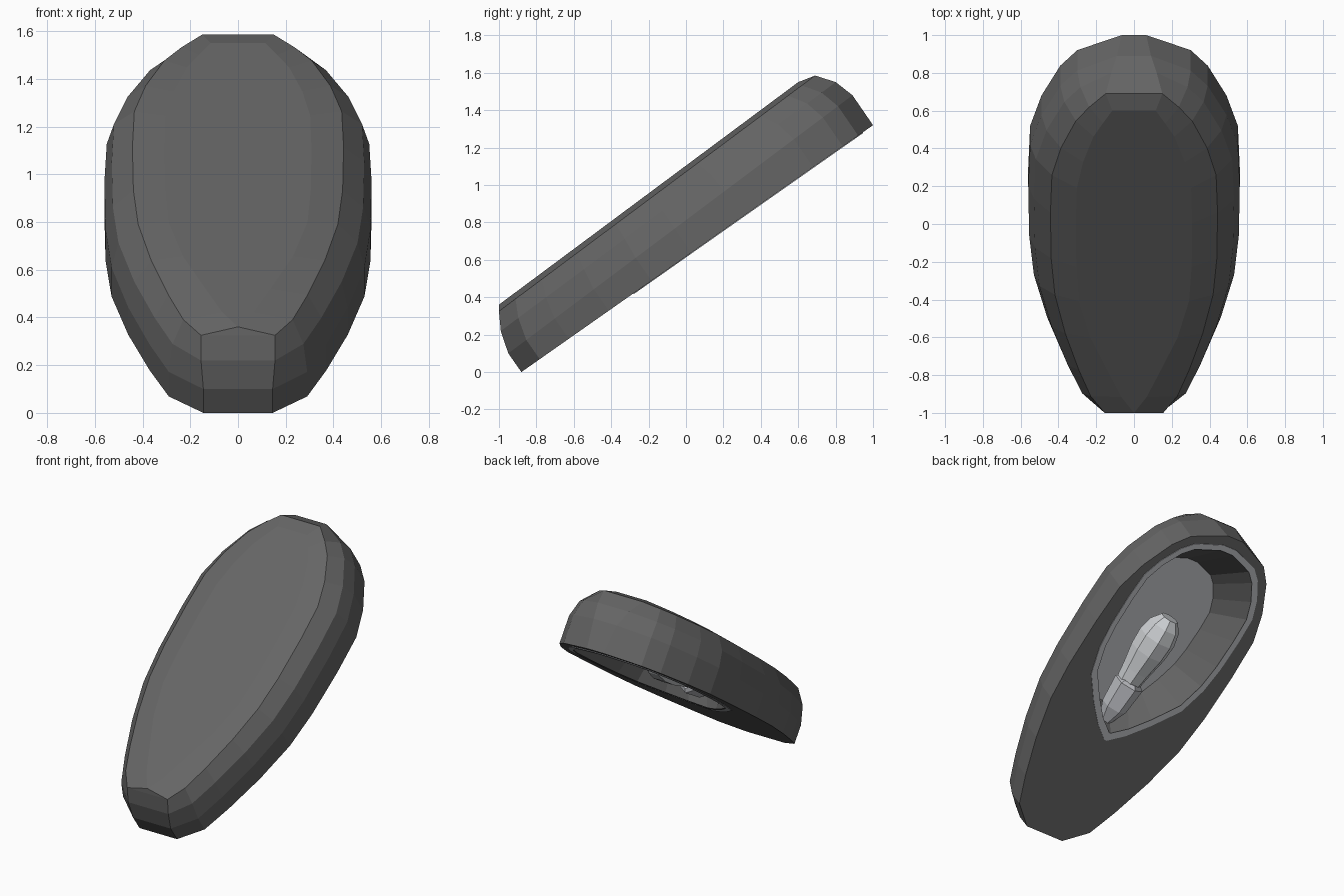
import bpy, bmesh, math
from mathutils import Vector

if "Cube" in bpy.data.objects:
    bpy.data.objects.remove(bpy.data.objects["Cube"])

TILT = math.atan2(1.32, 1.88)
CO, SI = math.cos(TILT), math.sin(TILT)


def place(x, u, w):
    """Lamp space: x across, u along the housing, w up from its underside."""
    return Vector((x, -0.88 + u * CO - w * SI, u * SI + w * CO))


def material(name, *rgb):
    m = bpy.data.materials.new(name)
    m.use_nodes = True
    colour = (*rgb, 1)
    m.diffuse_color = colour
    m.node_tree.nodes["Principled BSDF"].inputs["Base Color"].default_value = colour
    return m


housing_grey = material("dark grey housing", .13, .13, .13)
lens_grey = material("mid grey reflector", .5, .51, .54)
bulb_grey = material("light grey bulb", .61, .63, .65)


def loft(name, rings, mats, caps=True):
    """Skin a list of equal rings; the first cap takes the last material."""
    bm = bmesh.new()
    loops = [[bm.verts.new(place(*p)) for p in r] for r in rings]
    n = len(loops[0])
    for a, b in zip(loops, loops[1:]):
        for i in range(n):
            j = (i + 1) % n
            bm.faces.new((a[i], a[j], b[j], b[i]))
    if caps:
        bm.faces.new(loops[0]).material_index = len(mats) - 1
        bm.faces.new(loops[-1])
    bmesh.ops.remove_doubles(bm, verts=bm.verts, dist=0.0005)
    bmesh.ops.recalc_face_normals(bm, faces=bm.faces)
    me = bpy.data.meshes.new(name)
    bm.to_mesh(me)
    bm.free()
    for m in mats:
        me.materials.append(m)
    ob = bpy.data.objects.new(name, me)
    bpy.context.collection.objects.link(ob)


# Half outline of the housing: position along, half width
LENGTH = 2.297
OUTLINE = [(0, .145), (.12, .29), (.31, .37), (.57, .46), (.85, .53), (1.11, .555),
           (1.44, .56), (1.71, .55), (1.906, .49), (2.10, .39), (2.2, .30), (2.297, .065)]


def ring(u0, u1, w0, w1, scale, low=None, far=None, pinch=0):
    half = []
    for u, x in OUTLINE:
        t = u / LENGTH
        x *= scale
        if pinch:
            x *= min(1, (t / pinch) ** 0.5)
        if t == 0 and low is not None:
            x = low
        if t == 1 and far is not None:
            x = far
        half.append((x, u0 + (u1 - u0) * t, w0 + (w1 - w0) * t))
    return half + [(-x, u, w) for x, u, w in reversed(half)]


# Housing: from the reflector floor, out over the rim and up to the domed lid
opening = ring(.785, 2.19, 0, 0, .745, low=.005, pinch=.22)
loft("lamp_housing", [
    ring(.88, 1.97, .27, .27, .6, low=.06),
    opening,
    ring(0, 2.297, 0, 0, 1),
    ring(0, 2.299, .122, .194, 1, far=.09),
    ring(.036, 2.266, .243, .303, .945, low=.155, far=.12),
    ring(.0885, 2.196, .335, .395, .79, low=.155, far=.15),
    ring(.109, 2.102, .364, .418, .55, low=0, far=.115, pinch=.3),
], [housing_grey, lens_grey])

# Thin trim around the opening
trim_in = [(x, u, -.004) for x, u, w in opening]
trim_out = ring(.73, 2.23, -.004, -.004, .81, low=.01, pinch=.22)
trim_top = [(x, u, .001) for x, u, w in trim_out]
loft("opening_trim", [trim_in, trim_out, trim_top], [lens_grey], caps=False)


def lathe(name, profile, sides, w, mat):
    rings = []
    for u, r in profile:
        angles = [2 * math.pi * (i + .5) / sides for i in range(sides)]
        rings.append([(r * math.cos(a), u, w + r * math.sin(a)) for a in angles])
    loft(name, rings, [mat])


# Socket and bulb lying along the reflector
lathe("bulb_socket", [(.79, .03), (.92, .085), (1.1, .1), (1.12, .075)], 6, .12, lens_grey)
lathe("bulb", [(1.09, .08), (1.2, .095), (1.34, .12), (1.45, .125),
               (1.54, .105), (1.6, .06)], 8, .135, bulb_grey)
